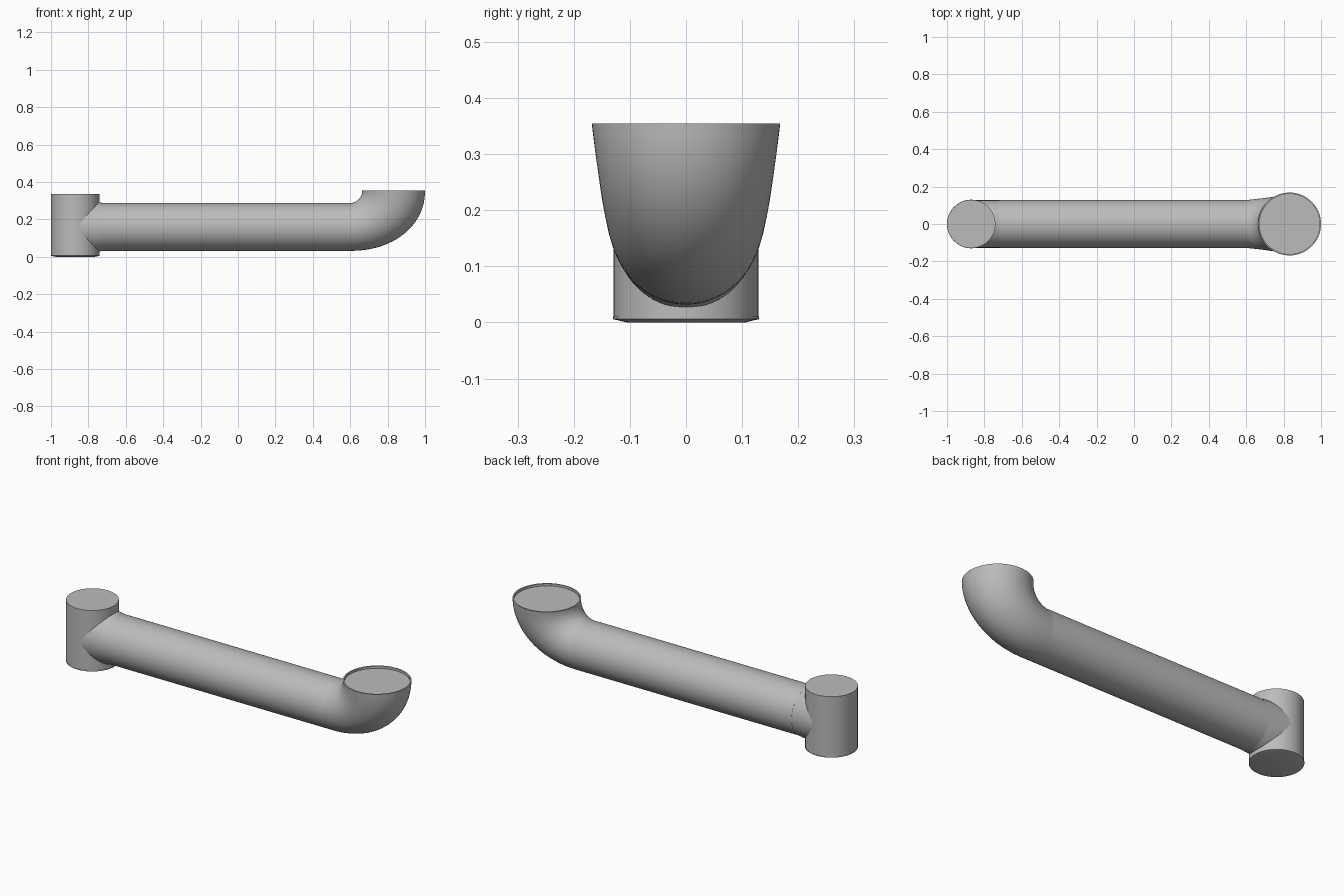
import bpy, bmesh
from math import sin, cos, pi, radians
from mathutils import Vector

old = bpy.data.objects.get("Cube")
if old:
    bpy.data.objects.remove(old)

grey = bpy.data.materials.new("light_grey")
grey.use_nodes = True
colour = (0.5, 0.5, 0.5, 1)
grey.diffuse_color = colour
grey.node_tree.nodes["Principled BSDF"].inputs["Base Color"].default_value = colour

SEGMENTS = 64


def loft(name, rings, angle=35):
    """Skin elliptical rings given as (centre, in-plane half axis, half width along y)."""
    bm = bmesh.new()
    loops = []
    for centre, axis, width in rings:
        loop = []
        for i in range(SEGMENTS):
            a = 2 * pi * i / SEGMENTS
            loop.append(bm.verts.new(centre + axis * cos(a) + Vector((0, width * sin(a), 0))))
        loops.append(loop)
    for a, b in zip(loops, loops[1:]):
        for i in range(SEGMENTS):
            j = (i + 1) % SEGMENTS
            bm.faces.new((a[i], a[j], b[j], b[i]))
    bm.faces.new(loops[0])
    bm.faces.new(loops[-1])
    bmesh.ops.recalc_face_normals(bm, faces=bm.faces)
    mesh = bpy.data.meshes.new(name)
    bm.to_mesh(mesh)
    bm.free()
    mesh.materials.append(grey)
    obj = bpy.data.objects.new(name, mesh)
    bpy.context.collection.objects.link(obj)
    bpy.ops.object.select_all(action='DESELECT')
    obj.select_set(True)
    bpy.context.view_layer.objects.active = obj
    bpy.ops.object.shade_smooth_by_angle(angle=radians(angle))
    return obj


def flat_ring(x, z, r):
    return Vector((x, 0, z)), Vector((r, 0, 0)), r


def upright_ring(x, height, width):
    return Vector((x, 0, 0.16)), Vector((0, 0, height)), width


# Upright joint housing
HUB_X = -0.87
loft("joint_housing", [flat_ring(HUB_X, z, 0.129) for z in (0.01, 0.335)])

# Bevelled base cover with a thin lip
cover = [(0.0, 0.105), (0.006, 0.13), (0.011, 0.13)]
loft("base_cover", [flat_ring(HUB_X, z, r) for z, r in cover], 15)

# Arm tube and its slightly flared collar at the housing
loft("arm_tube", [upright_ring(x, 0.128, 0.128) for x in (-0.72, 0.6)])
collar = [(-0.87, 0.136), (-0.745, 0.134), (-0.735, 0.13), (-0.72, 0.128)]
loft("housing_collar", [upright_ring(x, h, 0.127) for x, h in collar])

# Widening elbow that turns up into a cup
PIVOT = Vector((0.6, 0, 0.355))
STEPS = 24
rings = []
for i in range(STEPS + 1):
    t = i / STEPS
    a = t * pi / 2
    inner = PIVOT + Vector((0.064 * sin(a), 0, -0.067 * cos(a)))
    outer = PIVOT + Vector((0.4 * sin(a) ** 0.95, 0, -0.323 * max(cos(a), 0) ** 0.95))
    rings.append(((inner + outer) / 2, (outer - inner) / 2, 0.128 + 0.04 * t))

# Thin rim around the recessed end face
rings += [flat_ring(0.832, 0.355, 0.161), flat_ring(0.832, 0.343, 0.161)]
loft("elbow_cup", rings)
